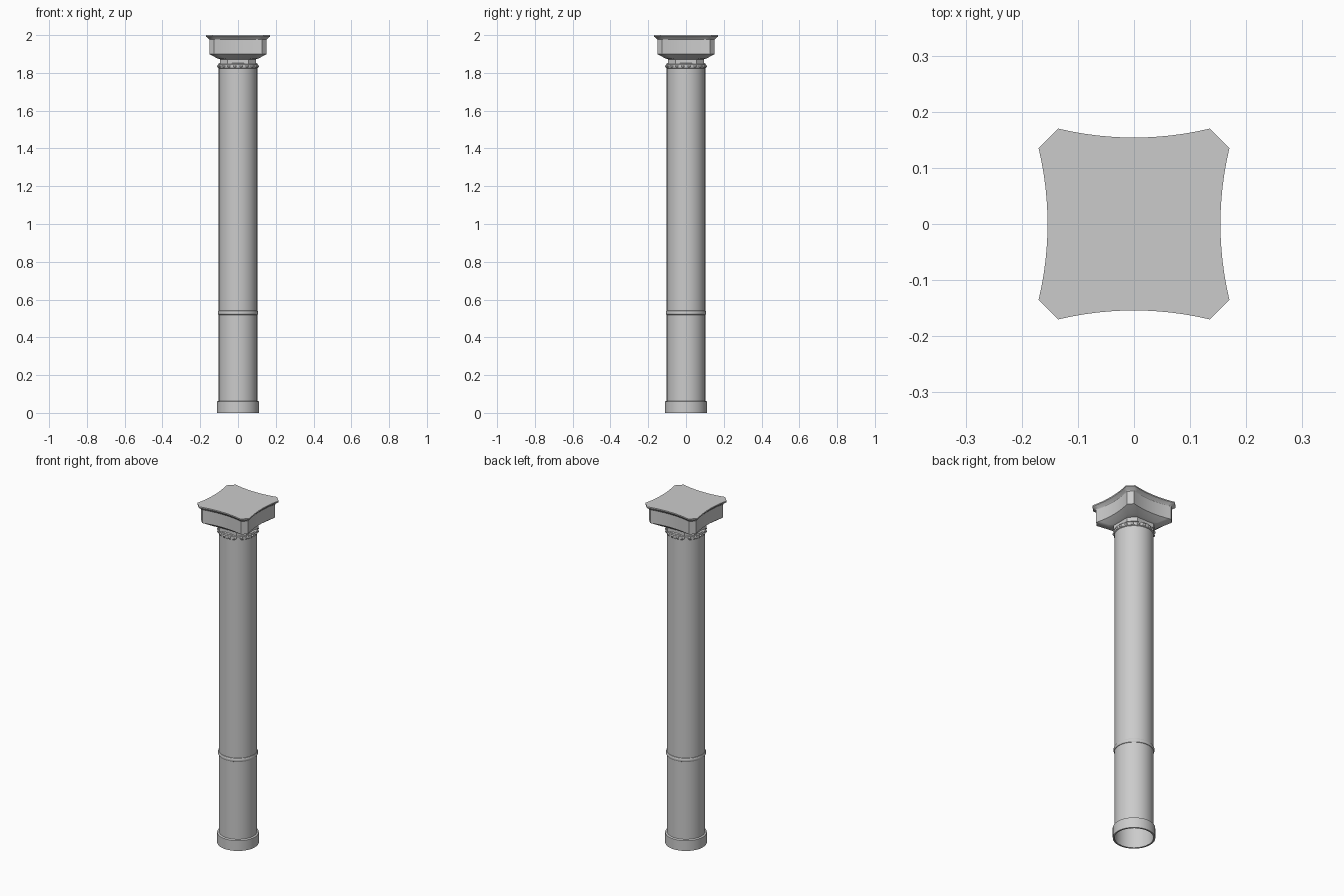
import bpy, bmesh
from math import pi, sin, cos, atan2, radians

cube = bpy.data.objects.get("Cube")
if cube:
    bpy.data.objects.remove(cube)

stone = bpy.data.materials.new("grey stone")
stone.use_nodes = True
GREY = (0.6, 0.6, 0.6, 1)
stone.diffuse_color = GREY
stone.node_tree.nodes["Principled BSDF"].inputs["Base Color"].default_value = GREY


def finish(name, bm, angle=35):
    bmesh.ops.recalc_face_normals(bm, faces=bm.faces)
    mesh = bpy.data.meshes.new(name)
    bm.to_mesh(mesh)
    bm.free()
    mesh.materials.append(stone)
    ob = bpy.data.objects.new(name, mesh)
    bpy.context.collection.objects.link(ob)
    bpy.ops.object.select_all(action='DESELECT')
    ob.select_set(True)
    bpy.context.view_layer.objects.active = ob
    bpy.ops.object.shade_smooth_by_angle(angle=radians(angle))
    return ob


def loft(name, rings, cap_top=False, cap_bottom=False):
    """Skin a stack of (outline, height) rings."""
    bm = bmesh.new()
    rows = [[bm.verts.new((x, y, z)) for x, y in pts] for pts, z in rings]
    for low, high in zip(rows, rows[1:]):
        n = len(low)
        for i in range(n):
            j = (i + 1) % n
            bm.faces.new((low[i], low[j], high[j], high[i]))
    if cap_top:
        bm.faces.new(rows[-1])
    if cap_bottom:
        bm.faces.new(rows[0])
    return finish(name, bm)


def circle(r, n=48):
    return [(r * cos(2 * pi * i / n), r * sin(2 * pi * i / n)) for i in range(n)]


def lathe(name, profile, **caps):
    return loft(name, [(circle(r), z) for r, z in profile], **caps)


def scooped_square(half, corner, sag, steps=12):
    """Square with hollowed sides and cut corners."""
    pts = []
    for side in range(4):
        c, s = round(cos(side * pi / 2)), round(sin(side * pi / 2))
        for i in range(steps + 1):
            t = 2 * i / steps - 1
            x, y = half - sag * (1 - t * t), corner * t
            pts.append((x * c - y * s, x * s + y * c))
    return pts


# Shaft, open at the foot
lathe("shaft", [(0.102, 0.0), (0.102, 1.85), (0.085, 1.855)], cap_top=True)

# Base band
lathe("base_band", [(0.103, 0.0), (0.111, 0.0), (0.111, 0.06), (0.102, 0.064)])

# Rounded ring on the lower shaft
lathe("shaft_ring", [(0.101 + 0.006 * sin(pi * i / 6), 0.53 - 0.012 * cos(pi * i / 6))
                     for i in range(7)])

# Collar under the capital with a row of beads
lathe("collar", [(0.101, 1.822), (0.106, 1.826), (0.106, 1.844), (0.1, 1.85)])
bm = bmesh.new()
BEADS = 20
for i in range(BEADS):
    a = 2 * pi * (i + 0.5) / BEADS
    new = bmesh.ops.create_uvsphere(bm, u_segments=8, v_segments=6, radius=0.008)["verts"]
    bmesh.ops.translate(bm, verts=new, vec=(0.105 * cos(a), 0.105 * sin(a), 1.835))
finish("collar_beads", bm)

# Capital: eight-sided neck flaring into the hollow-sided block
loft("capital_neck", [
    (scooped_square(0.094, 0.055, 0.002), 1.848),
    (scooped_square(0.094, 0.055, 0.002), 1.872),
    (scooped_square(0.11, 0.08, 0.005), 1.877),
    (scooped_square(0.152, 0.126, 0.016), 1.9),
], cap_bottom=True)
loft("capital_block", [
    (scooped_square(0.152, 0.126, 0.016), 1.9),
    (scooped_square(0.152, 0.126, 0.016), 1.976),
])

# Top slab with a flared edge
loft("top_slab", [
    (scooped_square(0.152, 0.126, 0.016), 1.976),
    (scooped_square(0.156, 0.128, 0.016), 1.982),
    (scooped_square(0.167, 0.133, 0.016), 1.99),
    (scooped_square(0.17, 0.135, 0.016), 1.993),
    (scooped_square(0.17, 0.135, 0.016), 2.0),
], cap_top=True)
